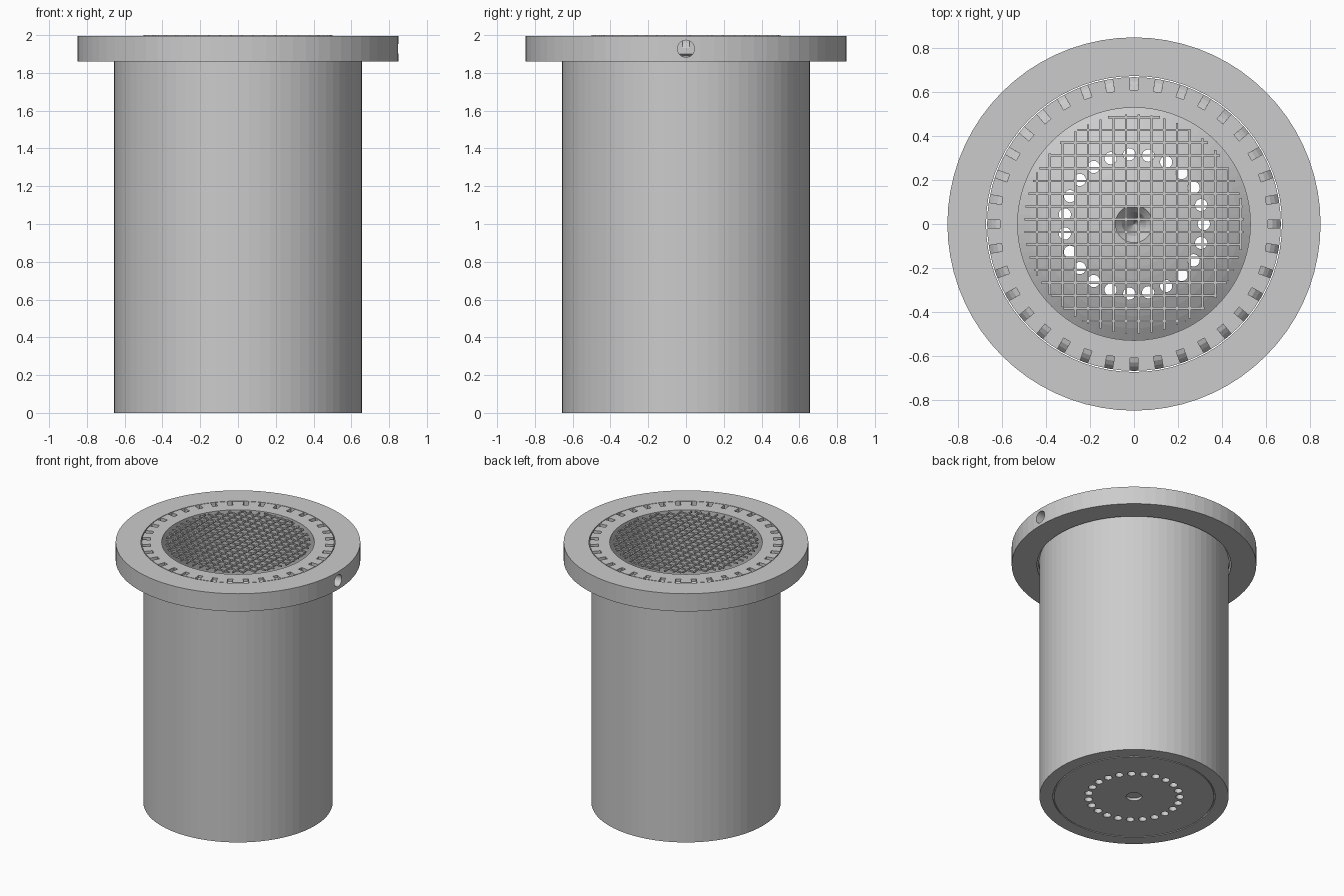
import bpy, bmesh, math
from mathutils import Matrix, Vector

cube = bpy.data.objects.get("Cube")
if cube:
    bpy.data.objects.remove(cube, do_unlink=True)

SEGMENTS = 72
TOP = 1.996

grey = bpy.data.materials.new("plain grey")
grey.use_nodes = True
grey.diffuse_color = (0.6, 0.6, 0.6, 1)
grey.node_tree.nodes["Principled BSDF"].inputs["Base Color"].default_value = (0.6, 0.6, 0.6, 1)


def finish(bm, name):
    bmesh.ops.recalc_face_normals(bm, faces=bm.faces)
    mesh = bpy.data.meshes.new(name)
    bm.to_mesh(mesh)
    bm.free()
    mesh.materials.append(grey)
    obj = bpy.data.objects.new(name, mesh)
    bpy.context.collection.objects.link(obj)
    return obj


def lathe(name, profile, closed):
    """Revolve an (r, z) outline around the vertical axis."""
    bm = bmesh.new()
    verts = [bm.verts.new((r, 0, z)) for r, z in profile]
    edges = [bm.edges.new(pair) for pair in zip(verts, verts[1:])]
    if closed:
        edges.append(bm.edges.new((verts[-1], verts[0])))
    bmesh.ops.spin(bm, geom=verts + edges, cent=(0, 0, 0), axis=(0, 0, 1),
                   angle=math.tau, steps=SEGMENTS, use_merge=False)
    bmesh.ops.remove_doubles(bm, verts=bm.verts, dist=0.0002)
    return finish(bm, name)


def cut(target, cutter):
    cutter.hide_render = True
    mod = target.modifiers.new("cut", 'BOOLEAN')
    mod.operation = 'DIFFERENCE'
    mod.solver = 'EXACT'
    mod.object = cutter
    bpy.context.view_layer.objects.active = target
    bpy.ops.object.modifier_apply(modifier=mod.name)
    bpy.data.objects.remove(cutter, do_unlink=True)


# Vessel: open cylinder with a collar, a domed floor and a central pit
DOME_R, FLOOR_R, FLOOR_Z = 0.92, 0.53, 0.06
drop = math.sqrt(DOME_R ** 2 - FLOOR_R ** 2)


def dome(r):
    return FLOOR_Z + math.sqrt(DOME_R ** 2 - r * r) - drop


outline = [(0, 0.02), (0.055, 0.02), (0.055, 0),
           (0.555, 0), (0.555, 0.01), (0.563, 0.01), (0.563, 0),
           (0.657, 0), (0.657, 1.89), (0.669, 1.9), (0.669, TOP), (FLOOR_R, TOP)]
for i in range(9):
    r = FLOOR_R + (0.085 - FLOOR_R) * i / 8
    outline.append((r, dome(r)))
outline += [(0.055, 0.19), (0, 0.06)]
vessel = lathe("vessel", outline, False)

# Ring of drain holes through the floor
bm = bmesh.new()
for i in range(23):
    place = Matrix.Rotation(math.tau * i / 23, 4, 'Z') @ Matrix.Translation((0.318, 0, 0.1))
    bmesh.ops.create_cone(bm, cap_ends=True, segments=20, radius1=0.028,
                          radius2=0.028, depth=0.6, matrix=place)
cut(vessel, finish(bm, "drain_hole_cutter"))

# Ring of curved spill notches around the rim
notch = [(0.61, 2.05), (0.61, 1.978), (0.63, 1.972), (0.65, 1.957),
         (0.665, 1.938), (0.69, 1.9), (0.69, 2.05)]
bm = bmesh.new()
for i in range(36):
    turn = Matrix.Rotation(math.tau * i / 36, 4, 'Z')
    face = bm.faces.new([bm.verts.new(turn @ Vector((r, -0.018, z))) for r, z in notch])
    moved = bmesh.ops.extrude_face_region(bm, geom=[face])["geom"]
    bmesh.ops.translate(bm, vec=turn @ Vector((0, 0.036, 0)),
                        verts=[v for v in moved if isinstance(v, bmesh.types.BMVert)])
    # The extrusion keeps the first face as the near cap
    if not face.is_valid or len(face.edges[0].link_faces) < 2:
        bm.faces.new([v for v in bm.verts[-2 * len(notch):][:len(notch)]])
cut(vessel, finish(bm, "notch_cutter"))

# Flange ring with a side port on the left
flange = lathe("flange", [(0.674, 1.86), (0.85, 1.86), (0.85, TOP), (0.674, TOP)], True)
bm = bmesh.new()
port = Matrix.Translation((0.8, 0, 1.928)) @ Matrix.Rotation(math.pi / 2, 4, 'Y')
bmesh.ops.create_cone(bm, cap_ends=True, segments=32, radius1=0.045,
                      radius2=0.045, depth=0.4, matrix=port)
cut(flange, finish(bm, "port_cutter"))

# Wire screen across the mouth
SCREEN_R, PITCH, WIRE = 0.5, 0.058, 0.01
bm = bmesh.new()
for i in range(1, 18):
    offset = -SCREEN_R + PITCH * i
    length = 2 * math.sqrt(SCREEN_R ** 2 - offset ** 2)
    for along_x in (True, False):
        where = (0, offset, 2 - WIRE / 2) if along_x else (offset, 0, 2 - WIRE / 2)
        size = (length, WIRE, WIRE) if along_x else (WIRE, length, WIRE)
        bmesh.ops.create_cube(bm, size=1, matrix=Matrix.Translation(where) @ Matrix.Diagonal((*size, 1)))
finish(bm, "wire_screen")
